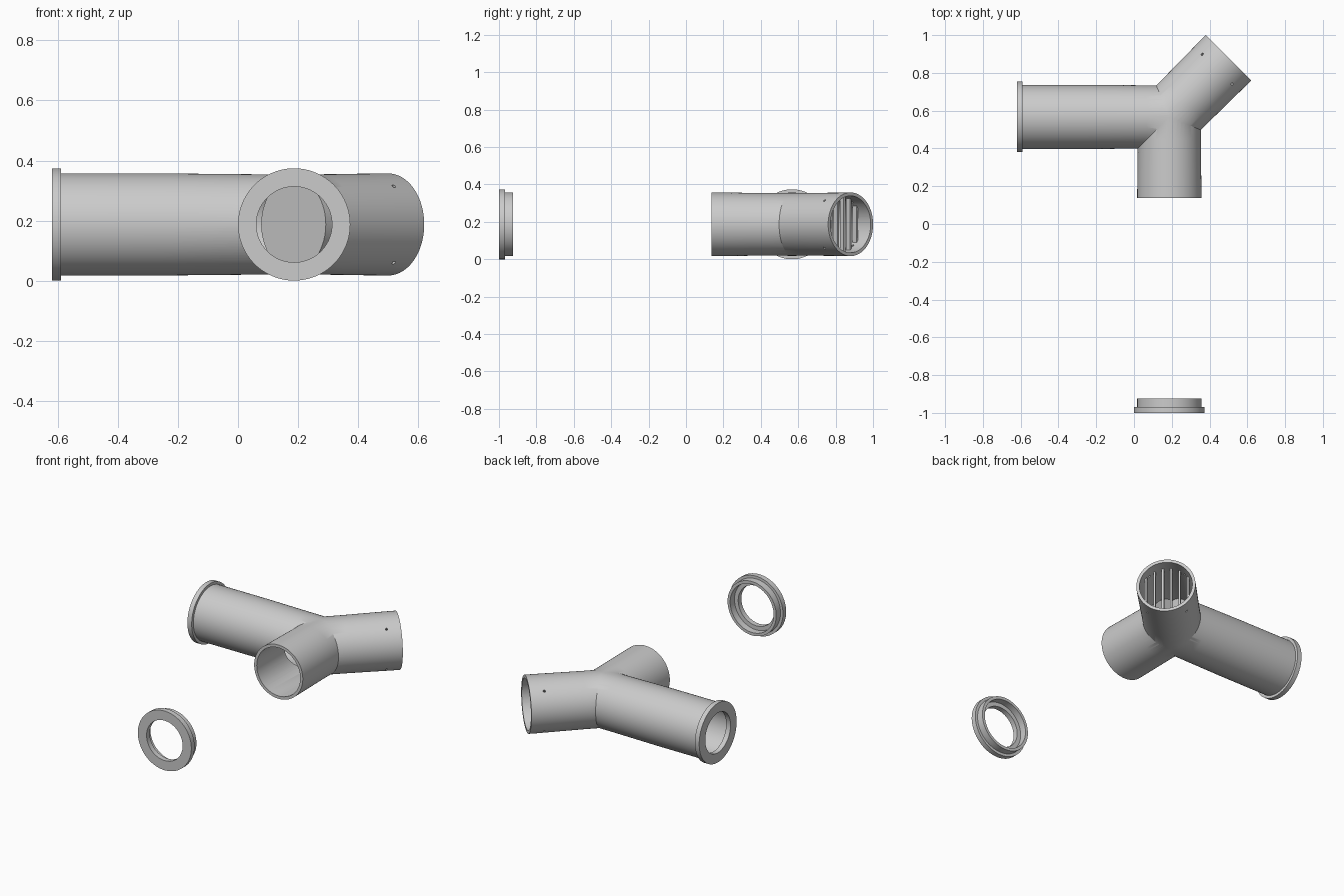
import bpy, bmesh, math
from mathutils import Vector, Matrix

if "Cube" in bpy.data.objects:
    bpy.data.objects.remove(bpy.data.objects["Cube"])

SEG = 96
R_END, R_JOINT, R_IN = 0.17, 0.167, 0.152
R_FLANGE, R_BORE = 0.187, 0.126
JOINT = Vector((0.187, 0.567, 0.187))
WEST, SOUTH = Vector((-1, 0, 0)), Vector((0, -1, 0))
DIAG = Vector((1, 1, 0)).normalized()
SIDE = Vector((1, -1, 0)).normalized()
UP = Vector((0, 0, 1))


def lathe(name, profile, origin, axis, ring=False, seg=SEG):
    """Spin (radius, distance) points round an axis; ring closes the profile."""
    bm = bmesh.new()
    q = axis.to_track_quat('Z', 'Y')
    loops = []
    for r, t in profile:
        loops.append([bm.verts.new(origin + q @ Vector((
            r * math.cos(2 * math.pi * i / seg), r * math.sin(2 * math.pi * i / seg), t)))
            for i in range(seg)])
    pairs = list(zip(loops, loops[1:]))
    if ring:
        pairs.append((loops[-1], loops[0]))
    else:
        bm.faces.new(loops[0])
        bm.faces.new(loops[-1])
    for a, b in pairs:
        for i in range(seg):
            j = (i + 1) % seg
            bm.faces.new((a[i], a[j], b[j], b[i]))
    bmesh.ops.recalc_face_normals(bm, faces=bm.faces)
    return to_object(name, bm)


def to_object(name, bm):
    me = bpy.data.meshes.new(name)
    bm.to_mesh(me)
    bm.free()
    ob = bpy.data.objects.new(name, me)
    bpy.context.collection.objects.link(ob)
    return ob


def activate(ob):
    bpy.ops.object.select_all(action='DESELECT')
    ob.select_set(True)
    bpy.context.view_layer.objects.active = ob


def boolean(ob, other, operation):
    mod = ob.modifiers.new("bool", 'BOOLEAN')
    mod.operation, mod.solver, mod.object = operation, 'EXACT', other
    activate(ob)
    bpy.ops.object.modifier_apply(modifier=mod.name)
    bpy.data.objects.remove(other)


def smooth(ob):
    activate(ob)
    bpy.ops.object.shade_smooth_by_angle(angle=math.radians(30))


# Three-way pipe: the outer arms joined, then the bores cut out
EPS = 0.003
arms = [(WEST, 0.782, 0.437), (SOUTH, 0.430, 0.40), (DIAG, 0.4427, 0.40)]
pipe = None
for axis, length, taper in arms:
    arm = lathe("pipe_junction", [(R_JOINT, -EPS), (R_JOINT, 0.12),
                                  (R_END, taper), (R_END, length)], JOINT, axis)
    if pipe is None:
        pipe = arm
    else:
        boolean(pipe, arm, 'UNION')
bore = None
for axis, length, _ in arms:
    cut = lathe("bore_cutter", [(R_IN, -EPS), (R_IN, length + 0.05)], JOINT, axis)
    if bore is None:
        bore = cut
    else:
        boolean(bore, cut, 'UNION')
boolean(pipe, bore, 'DIFFERENCE')

# Four screw holes round the diagonal outlet
outlet = JOINT + DIAG * 0.4427
for sx in (-1, 1):
    for sz in (-1, 1):
        radial = SIDE * sx * 0.66 + UP * sz * 0.75
        boolean(pipe, lathe("hole_cutter", [(0.007, 0.12), (0.007, 0.2)],
                            outlet - DIAG * 0.085, radial, seg=16), 'DIFFERENCE')
smooth(pipe)

# Flange on the long arm
smooth(lathe("end_flange", [(R_BORE, 0.777), (R_FLANGE, 0.777), (R_FLANGE, 0.807),
                            (R_BORE, 0.807)], JOINT, WEST, ring=True))

# Loose stepped end ring
smooth(lathe("loose_end_ring", [(R_BORE, 0), (R_FLANGE, 0), (R_FLANGE, 0.032), (R_END, 0.032),
                                (R_END, 0.075), (R_IN, 0.075), (R_IN, 0.032), (R_BORE, 0.032)],
             Vector((JOINT.x, -1, JOINT.z)), -SOUTH, ring=True))

# Upright bars of the grille inside the diagonal outlet
bm = bmesh.new()
frame = Matrix((SIDE, DIAG, UP)).transposed().to_4x4()
centre = outlet - DIAG * 0.085
for i in range(6):
    off = (i - 2.5) * 0.048
    height = 2 * math.sqrt(0.155 ** 2 - off ** 2)
    m = (Matrix.Translation(centre + SIDE * off) @ frame
         @ Matrix.Diagonal((0.012, 0.03, height, 1)))
    bmesh.ops.create_cube(bm, size=1, matrix=m)
bmesh.ops.recalc_face_normals(bm, faces=bm.faces)
to_object("outlet_grille", bm)
